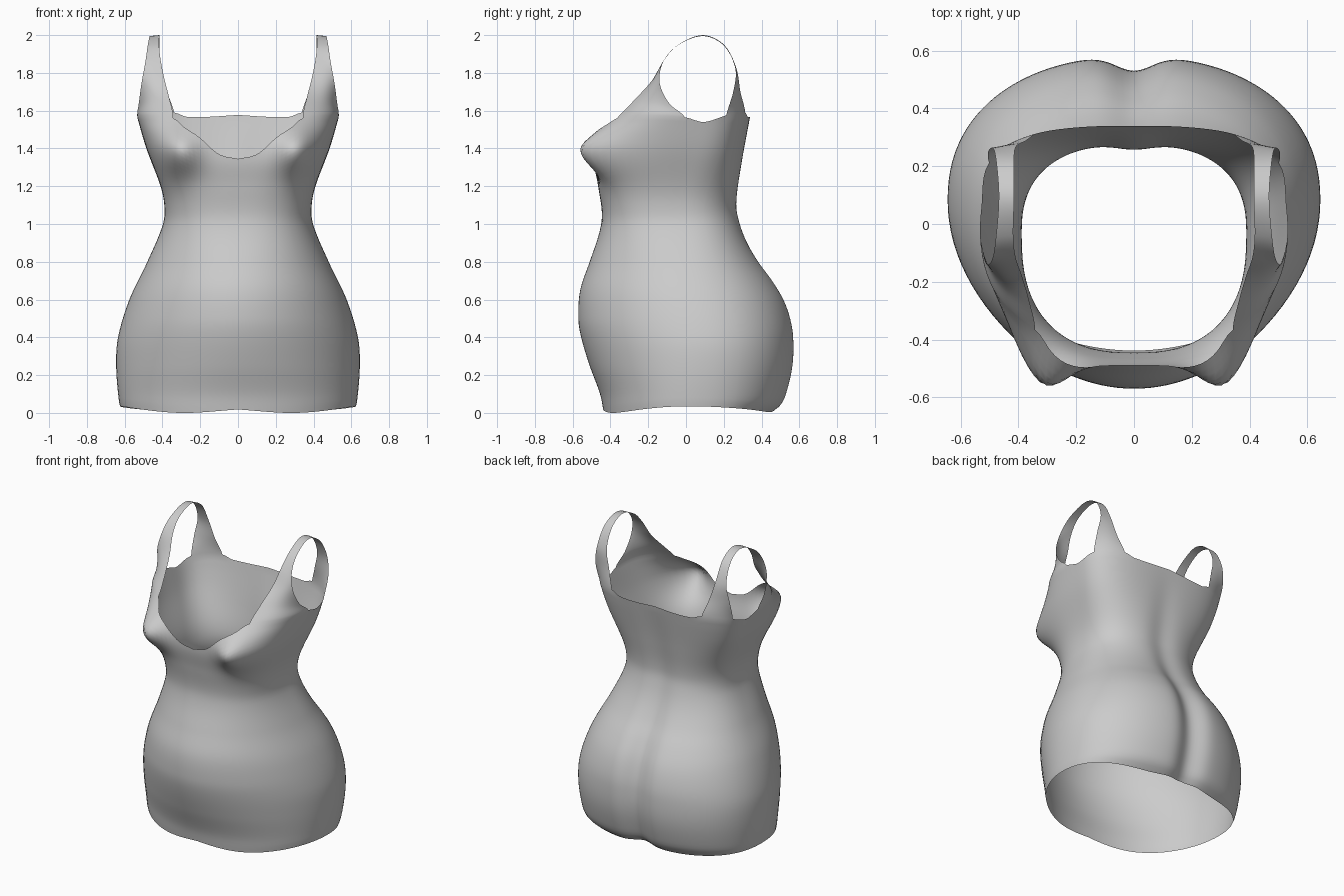
import bpy
import math
from mathutils import Vector

cube = bpy.data.objects.get("Cube")
if cube:
    bpy.data.objects.remove(cube, do_unlink=True)


def curve(table, t):
    """Smooth value at t through (position, value) pairs."""
    if t <= table[0][0]:
        return table[0][1]
    if t >= table[-1][0]:
        return table[-1][1]
    i = max(k for k in range(len(table) - 1) if table[k][0] <= t)

    def slope(k):
        a, b = table[max(k - 1, 0)], table[min(k + 1, len(table) - 1)]
        return (b[1] - a[1]) / (b[0] - a[0])
    (x0, y0), (x1, y1) = table[i], table[i + 1]
    h = x1 - x0
    s = (t - x0) / h
    return (y0 * (1 + 2 * s) * (1 - s) ** 2 + y1 * s * s * (3 - 2 * s)
            + h * slope(i) * s * (1 - s) ** 2 + h * slope(i + 1) * s * s * (s - 1))


# Body outline by height
WIDTH = [(0, .615), (.06, .63), (.25, .645), (.4, .635), (.6, .575), (.8, .48),
         (1, .397), (1.1, .39), (1.2, .41), (1.4, .485), (1.57, .535)]
FRONT = [(0, -.435), (.1, -.455), (.25, -.51), (.4, -.555), (.5, -.57), (.65, -.56),
         (.8, -.51), (.95, -.46), (1.05, -.445), (1.2, -.465), (1.35, -.49), (1.48, -.47), (1.57, -.4)]
BACK = [(0, .46), (.04, .51), (.1, .54), (.25, .575), (.4, .58), (.5, .565), (.6, .53),
        (.7, .47), (.8, .395), (.9, .335), (1, .295), (1.1, .275), (1.3, .295), (1.57, .34)]
CENTRE = [(0, .06), (.4, .08), (1.05, -.03), (1.4, .04), (1.57, .05)]
CLEFT = [(0, .05), (.3, .05), (.6, .055), (.9, .025), (1.2, .015), (1.57, 0)]
FRONT_POWER = [(0, 2.1), (.4, 1.95), (.8, 2.1), (1.1, 2.6), (1.4, 2.9)]
BACK_POWER = [(0, 2.3), (.6, 2.2), (1.1, 2.5), (1.5, 3)]
# Edges by angle from the front
HEM = [(0, .018), (35, 0), (85, .035), (145, .004), (180, .025)]
TOP = [(0, 1.345), (11, 1.37), (22, 1.46), (32, 1.515), (40, 1.56), (60, 1.575),
       (84, 1.565), (95, 1.54), (108, 1.575), (118, 1.59), (128, 1.59), (136, 1.567), (180, 1.577)]


def body_point(deg, z):
    a = math.radians(deg)
    s, c = math.sin(a), math.cos(a)
    mid, front = curve(CENTRE, z), c > 0
    depth = mid - curve(FRONT, z) if front else curve(BACK, z) - mid
    n = curve(FRONT_POWER if front else BACK_POWER, z)
    r = (abs(s / curve(WIDTH, z)) ** n + abs(c / depth) ** n) ** (-1 / n)
    x, y = r * s, mid - r * c
    if front:
        spread = .13 if z < 1.39 else .1
        y -= .125 * math.exp(-((x - .32) / .115) ** 2 - ((z - 1.39) / spread) ** 2) * min(1, 3 * c)
    else:
        y -= curve(CLEFT, z) * math.exp(-(x / .09) ** 2)
    return Vector((x if 0 < deg < 180 else 0, y, z))


# Columns: neckline, front strap, armhole, back strap, back edge
STRAP = 12
columns = [0]
for start, end, steps in ((0, 40, 16), (40, 84, STRAP), (84, 108, 8), (108, 128, STRAP), (128, 180, 22)):
    columns += [start + (end - start) * (k + 1) / steps for k in range(steps)]
ROWS = 64
verts, faces = [], []
for deg in columns:
    low, high = curve(HEM, deg), curve(TOP, deg)
    verts += [body_point(deg, low + (high - low) * r / ROWS) for r in range(ROWS + 1)]


def index(col, row):
    return col * (ROWS + 1) + row


for col in range(len(columns) - 1):
    for row in range(ROWS):
        faces.append((index(col, row), index(col + 1, row), index(col + 1, row + 1), index(col, row + 1)))

# Strap stations: neck edge, armhole edge, outward bulge
STATIONS = [
    ((.362, -.27, 1.66), (.525, -.09, 1.64), .035),
    ((.388, -.18, 1.76), (.51, -.14, 1.75), .015),
    ((.41, -.115, 1.87), (.49, -.12, 1.86), 0),
    ((.418, -.04, 1.95), (.478, -.045, 1.945), 0),
    ((.415, .09, 2), (.468, .09, 1.995), 0),
    ((.415, .2, 1.95), (.475, .2, 1.945), 0),
    ((.41, .265, 1.83), (.487, .262, 1.82), 0),
    ((.375, .288, 1.7), (.505, .25, 1.7), -.01),
]
FINE = 6
strap_lines = []
for k in range(STRAP + 1):
    front, back = 16 + k, 16 + STRAP + 8 + STRAP - k
    u = k / STRAP
    pts = [verts[index(front, ROWS - 3)], verts[index(front, ROWS)]]
    for neck, arm, bulge in STATIONS:
        push = Vector((.7, -.7, 0)) * bulge * math.sin(math.pi * u)
        pts.append(Vector(neck).lerp(Vector(arm), u) + push)
    pts += [verts[index(back, ROWS)], verts[index(back, ROWS - 3)]]
    knots = [0]
    for a, b in zip(pts, pts[1:]):
        knots.append(knots[-1] + (b - a).length)
    axes = [[(t, p[axis]) for t, p in zip(knots, pts)] for axis in range(3)]
    line = [index(front, ROWS)]
    for seg in range(1, len(pts) - 2):
        for f in range(1, FINE + 1):
            if seg == len(pts) - 3 and f == FINE:
                break
            t = knots[seg] + (knots[seg + 1] - knots[seg]) * f / FINE
            line.append(len(verts))
            verts.append(Vector([curve(table, t) for table in axes]))
    line.append(index(back, ROWS))
    strap_lines.append(line)
for one, two in zip(strap_lines, strap_lines[1:]):
    for i in range(len(one) - 1):
        faces.append((one[i], two[i], two[i + 1], one[i + 1]))

# Garment shell, mirrored left to right
mesh = bpy.data.meshes.new("dress")
mesh.from_pydata([tuple(v) for v in verts], [], faces)
dress = bpy.data.objects.new("dress", mesh)
bpy.context.collection.objects.link(dress)
mirror = dress.modifiers.new("Mirror", "MIRROR")
mirror.use_clip = True
mesh.shade_smooth()

# Plain grey cloth
cloth = bpy.data.materials.new("grey cloth")
cloth.use_nodes = True
grey = (.6, .6, .6, 1)
cloth.diffuse_color = grey
cloth.node_tree.nodes["Principled BSDF"].inputs["Base Color"].default_value = grey
mesh.materials.append(cloth)
